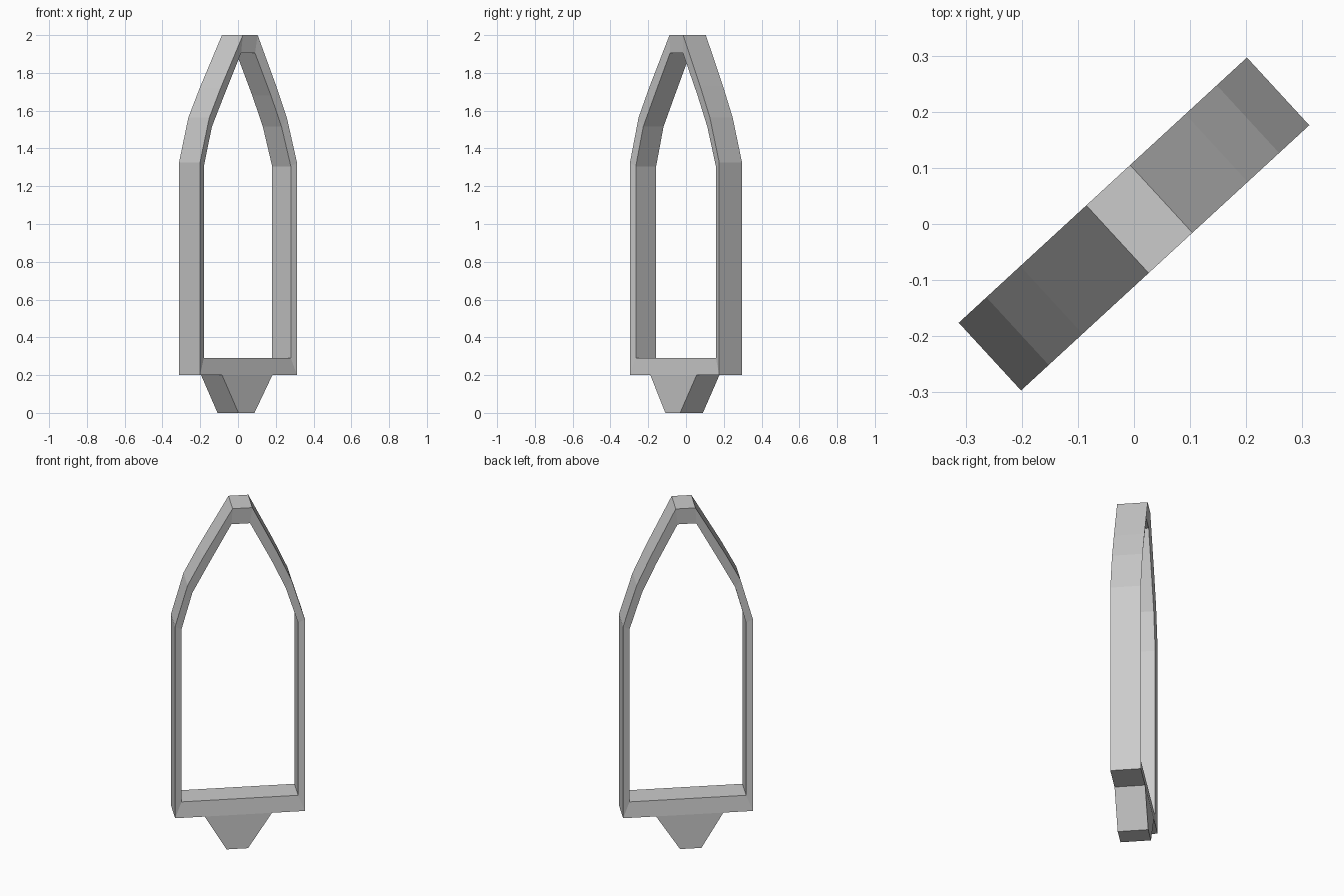
import bpy, bmesh, math

if "Cube" in bpy.data.objects:
    bpy.data.objects.remove(bpy.data.objects["Cube"])

ANGLE = math.atan2(0.473, 0.514)  # the flat frame is turned about z
DEPTH = 0.082                     # half thickness at the outer edge
INNER_DEPTH = 0.073               # half thickness at the opening


def finish(name, bm):
    bmesh.ops.recalc_face_normals(bm, faces=bm.faces)
    me = bpy.data.meshes.new(name)
    bm.to_mesh(me)
    bm.free()
    ob = bpy.data.objects.new(name, me)
    ob.rotation_euler.z = ANGLE
    bpy.context.collection.objects.link(ob)
    return ob


def loop(bm, profile, y):
    return [bm.verts.new((x, y, z)) for x, z in profile]


def bridge(bm, a, b):
    n = len(a)
    for i in range(n):
        j = (i + 1) % n
        bm.faces.new((a[i], a[j], b[j], b[i]))


# Pointed window frame: outer and inner outlines joined into a closed ring
outer = [(-0.349, 0.20), (0.349, 0.20), (0.349, 1.325), (0.276, 1.563),
         (0.20, 1.73), (0.066, 2.0), (-0.04, 2.0), (-0.20, 1.72),
         (-0.282, 1.563), (-0.349, 1.325)]
inner = [(-0.313, 0.29), (0.313, 0.29), (0.313, 1.305), (0.246, 1.515),
         (0.17, 1.68), (0.055, 1.905), (-0.045, 1.905), (-0.17, 1.675),
         (-0.255, 1.515), (-0.313, 1.305)]
bm = bmesh.new()
rings = [loop(bm, outer, -DEPTH), loop(bm, inner, -INNER_DEPTH),
         loop(bm, inner, INNER_DEPTH), loop(bm, outer, DEPTH)]
for i in range(4):
    bridge(bm, rings[i], rings[(i + 1) % 4])
finish("pointed_frame", bm)

# Tapered foot under the sill
foot = [(-0.072, 0.0), (0.043, 0.0), (0.172, 0.20), (-0.19, 0.20)]
bm = bmesh.new()
front, back = loop(bm, foot, -DEPTH), loop(bm, foot, DEPTH)
bridge(bm, front, back)
bm.faces.new(front)
bm.faces.new(back)
finish("tapered_foot", bm)
